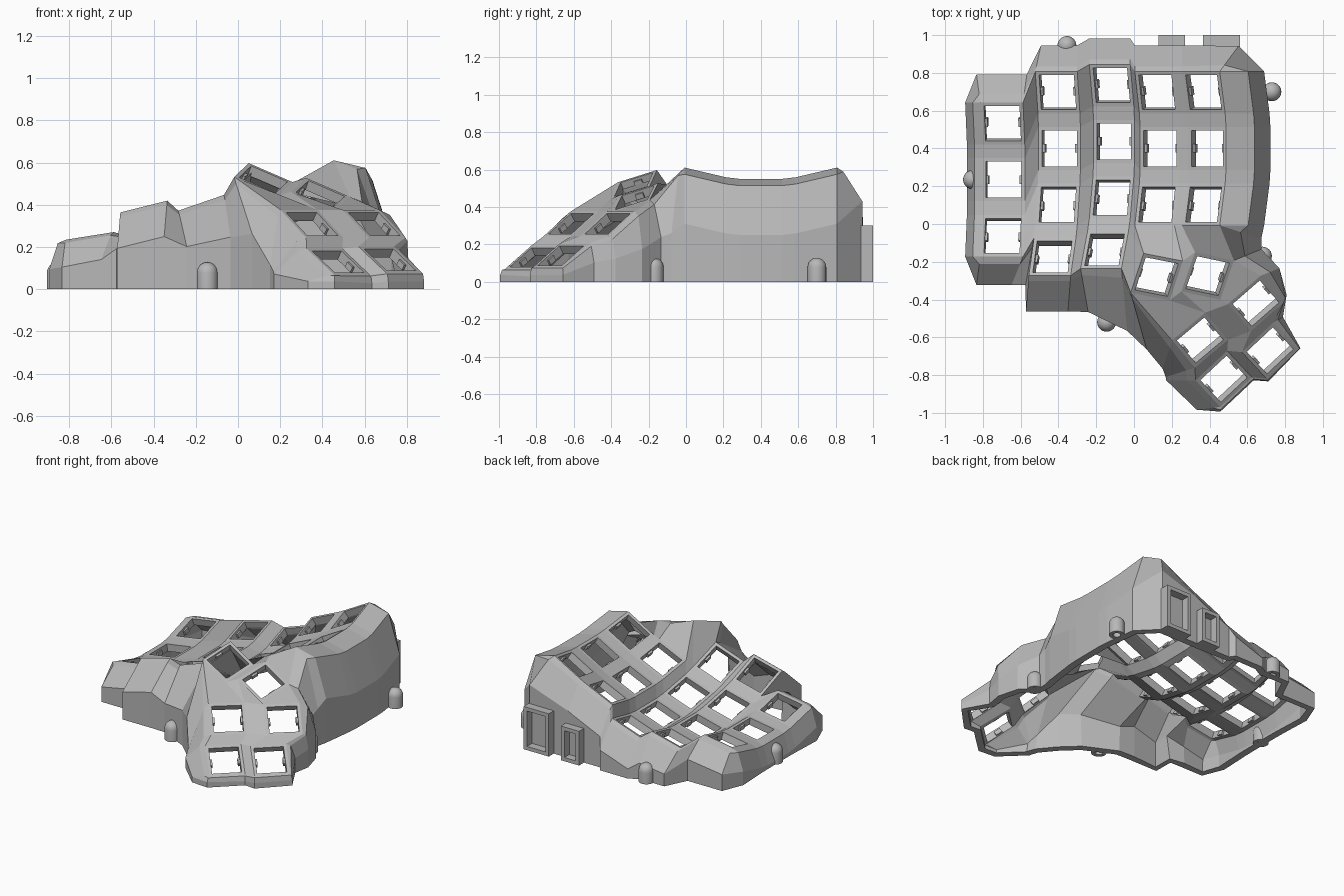
import bpy, bmesh
from math import radians, sin, cos, pi
from mathutils import Matrix, Vector

cube = bpy.data.objects.get("Cube")
if cube:
    bpy.data.objects.remove(cube, do_unlink=True)

grey = bpy.data.materials.new("plain_grey")
grey.use_nodes = True
grey.diffuse_color = (0.48, 0.48, 0.48, 1)
grey.node_tree.nodes["Principled BSDF"].inputs["Base Color"].default_value = grey.diffuse_color

PLATE, HOLE, DEPTH = 0.1145, 0.095, 0.05
CORNERS = {"bl": (-1, 1), "br": (1, 1), "fr": (1, -1), "fl": (-1, -1)}


def finish(name, bm):
    mesh = bpy.data.meshes.new(name)
    bm.to_mesh(mesh)
    bm.free()
    mesh.materials.append(grey)
    obj = bpy.data.objects.new(name, mesh)
    bpy.context.collection.objects.link(obj)
    return obj


def turn(angle, axis):
    return Matrix.Rotation(radians(angle), 4, axis)


def add_box(bm, matrix, centre, size):
    place = matrix @ Matrix.Translation(centre) @ Matrix.Diagonal((*size, 1))
    bmesh.ops.create_cube(bm, size=1, matrix=place)


# Key positions: finger columns curve in a bowl, thumb keys are placed singly
keys = {}
ROW_RADIUS = 1.147
columns = {"A": (-0.69, 0.235, 0.185, 9), "B": (-0.395, 0.4, 0.187, 14),
           "C": (-0.106, 0.437, 0.21, 19), "D": (0.137, 0.4, 0.37, 24),
           "E": (0.387, 0.4, 0.495, 29)}
for col, (x, y, z, roll) in columns.items():
    base = Matrix.Translation((x, y, z)) @ turn(-roll, "Y")
    for row in range(1, 5 if col in "BC" else 4):
        tilt = 15 * (2 - row)
        a = radians(tilt)
        arc = Matrix.Translation((0, ROW_RADIUS * sin(a), ROW_RADIUS * (1 - cos(a))))
        keys[f"{col}{row}"] = base @ arc @ turn(tilt, "X")

thumbs = [(0.12, -0.28, 0.52, -11, -23, 18), (0.39, -0.275, 0.45, -12, -23, 18),
          (0.35, -0.615, 0.31, 40, 0, 35), (0.645, -0.42, 0.31, 41, 0, 35),
          (0.72, -0.67, 0.14, 43, 0, 33), (0.475, -0.82, 0.13, 43, 0, 33)]
for i, (x, y, z, yaw, roll, pitch) in enumerate(thumbs, 1):
    keys[f"T{i}"] = (Matrix.Translation((x, y, z)) @ turn(yaw, "Z")
                     @ turn(-roll, "Y") @ turn(pitch, "X"))

# Key plates with square openings
bm = bmesh.new()
post = {}
for name, m in keys.items():
    inner = {}
    for c, (sx, sy) in CORNERS.items():
        post[name + c] = bm.verts.new(m @ Vector((sx * PLATE, sy * PLATE, 0)))
        inner[c] = bm.verts.new(m @ Vector((sx * HOLE, sy * HOLE, 0)))
    ring = list(CORNERS)
    for a, b in zip(ring, ring[1:] + ring[:1]):
        bm.faces.new((post[name + b], post[name + a], inner[a], inner[b]))


def web(names):
    bm.faces.new([post[n] for n in names.split()])


# Webs between neighbouring finger keys
for col, nxt in zip("ABCDE", "BCDE "):
    for row in range(1, 5):
        k, below = f"{col}{row}", f"{col}{row + 1}"
        right, diag = f"{nxt}{row}", f"{nxt}{row + 1}"
        if k in keys and below in keys:
            web(f"{k}fl {below}bl {below}br {k}fr")
        if k in keys and right in keys:
            web(f"{k}br {k}fr {right}fl {right}bl")
        if all(n in keys for n in (k, below, right, diag)):
            web(f"{k}fr {below}br {diag}bl {right}fl")

# Webs joining the thumb cluster
for names in ("A3fr B4bl B3fl", "C3fr C4br D3fl", "C4br T1bl D3fl",
              "C4br C4fr T1fl T1bl", "D3fl T1bl T1br D3fr", "D3fr T1br T2bl E3fl",
              "E3fl T2bl T2br E3fr", "T1br T1fr T2fl T2bl", "T3br T3fr T4fl T4bl",
              "T1fl T3bl T3br T1fr", "T1fr T3br T2fl", "T2fl T3br T4bl T2fr",
              "T2fr T4bl T4br T2br", "T3fl T6bl T6br T3fr", "T4fl T5bl T5br T4fr",
              "T3fr T6br T5bl T4fl", "T6br T6fr T5fl T5bl"):
    web(names)

# Outer walls: plate edge, ridge, foot, ground; each group has a foot offset and ridge share
walls = [
    ("A1bl A1fl A2bl A2fl A3bl A3fl", (-0.08, 0, -0.14), 0.5),
    ("A3fl", (-0.02, -0.15, -0.13), 0.27),
    ("A3fr", (-0.06, -0.15, -0.13), 0.27),
    ("B4bl", (-0.045, -0.25, -0.06), 0.2),
    ("B4fl B4fr", (-0.015, -0.19, -0.17), 0.15),
    ("C4fl", (0.04, -0.23, -0.17), 0.15),
    ("C4fr", (0.03, -0.33, -0.2), 0.15),
    ("T1fl", (0.085, -0.3, -0.27), 0.1),
    ("T3bl", (-0.05, -0.15, -0.26), 0.25),
    ("T3fl", (-0.155, -0.05, -0.16), 0.3),
    ("T6bl", (-0.155, 0, -0.12), 0.3),
    ("T6fl", (-0.125, -0.015, -0.03), 0.3),
    ("T6fl", (0, -0.025, -0.03), 0.6),
    ("T6fr T5fl", (0.01, -0.015, -0.04), 0.6),
    ("T5fr", (0.012, 0.005, -0.04), 0.6),
    ("T5br", (0.05, 0.03, -0.1), 0.5),
    ("T4fr", (0.015, 0.04, -0.12), 0.6),
    ("T4br", (0.1, 0.04, -0.2), 0.5),
    ("T2br", (0.145, 0.06, -0.2), 0.4),
    ("E3fr", (0.22, -0.07, -0.35), 0.5),
    ("E3fr E3br E2fr E2br E1fr E1br", (0.235, 0, -0.3), 0.64),
    ("E1br", (0.1, 0.135, -0.18), 0.25),
    ("E1bl D1br D1bl C1br C1bl B1br", (0, 0.138, -0.17), 0.2),
    ("B1bl", (0.03, 0.138, -0.14), 0.2),
    ("A1br", (0.02, 0.15, -0.12), 0.3),
    ("A1bl", (-0.02, 0.15, -0.12), 0.3),
]
strips = []
for names, foot, share in walls:
    for n in names.split():
        p = post[n].co
        ridge = p + Vector((foot[0] * share, foot[1] * share, foot[2] * 0.12))
        low = p + Vector(foot)
        low.z = max(low.z, 0.02)
        ground = Vector((low.x, low.y, 0))
        strips.append([post[n]] + [bm.verts.new(v) for v in (ridge, low, ground)])
for s, t in zip(strips, strips[1:] + strips[:1]):
    for i in range(3):
        loop = [s[i], s[i + 1], t[i + 1], t[i]]
        bm.faces.new(list(dict.fromkeys(loop)))
shell = finish("case_shell", bm)
solid = shell.modifiers.new("wall_thickness", "SOLIDIFY")
solid.thickness = DEPTH
solid.offset = -1

# Small clips on both sides of each opening
bm = bmesh.new()
for m in keys.values():
    for side in (-1, 1):
        add_box(bm, m, (side * HOLE, 0, -0.03), (0.025, 0.045, 0.03))
finish("switch_clips", bm)

# Domed hollow screw posts around the base
R, TOP, BORE = 0.05, 0.078, 0.025
profile = [(0, 0.07), (BORE, 0.07), (BORE, 0), (R, 0)]
profile += [(R * cos(a * pi / 12), TOP + R * sin(a * pi / 12)) for a in range(7)]
for label, x, y in (("back", -0.355, 0.945), ("right_side", 0.73, 0.7), ("left_side", -0.855, 0.235),
                    ("front", -0.145, -0.52), ("thumb", 0.68, -0.17)):
    bm = bmesh.new()
    verts = [bm.verts.new((x + r, y, z)) for r, z in profile]
    edges = [bm.edges.new(pair) for pair in zip(verts, verts[1:])]
    bmesh.ops.spin(bm, geom=verts + edges, cent=(x, y, 0), axis=(0, 0, 1),
                   angle=2 * pi, steps=24)
    bmesh.ops.remove_doubles(bm, verts=bm.verts, dist=0.0005)
    bmesh.ops.recalc_face_normals(bm, faces=bm.faces)
    screw_post = finish(label + "_screw_post", bm)
    bpy.ops.object.select_all(action="DESELECT")
    screw_post.select_set(True)
    bpy.context.view_layer.objects.active = screw_post
    bpy.ops.object.shade_smooth_by_angle(angle=radians(35))

# Rectangular socket frames on the back wall
BAR = 0.026
for label, x0, x1, top in (("small", 0.13, 0.27, 0.24), ("large", 0.365, 0.56, 0.3)):
    bm = bmesh.new()
    mid, width, unit = (x0 + x1) / 2, x1 - x0, Matrix()
    for x in (x0 + BAR / 2, x1 - BAR / 2):
        add_box(bm, unit, (x, 0.95, top / 2), (BAR, 0.1, top))
    for z in (BAR / 2, top - BAR / 2):
        add_box(bm, unit, (mid, 0.95, z), (width - 2 * BAR, 0.1, BAR))
    finish(label + "_socket_frame", bm)
